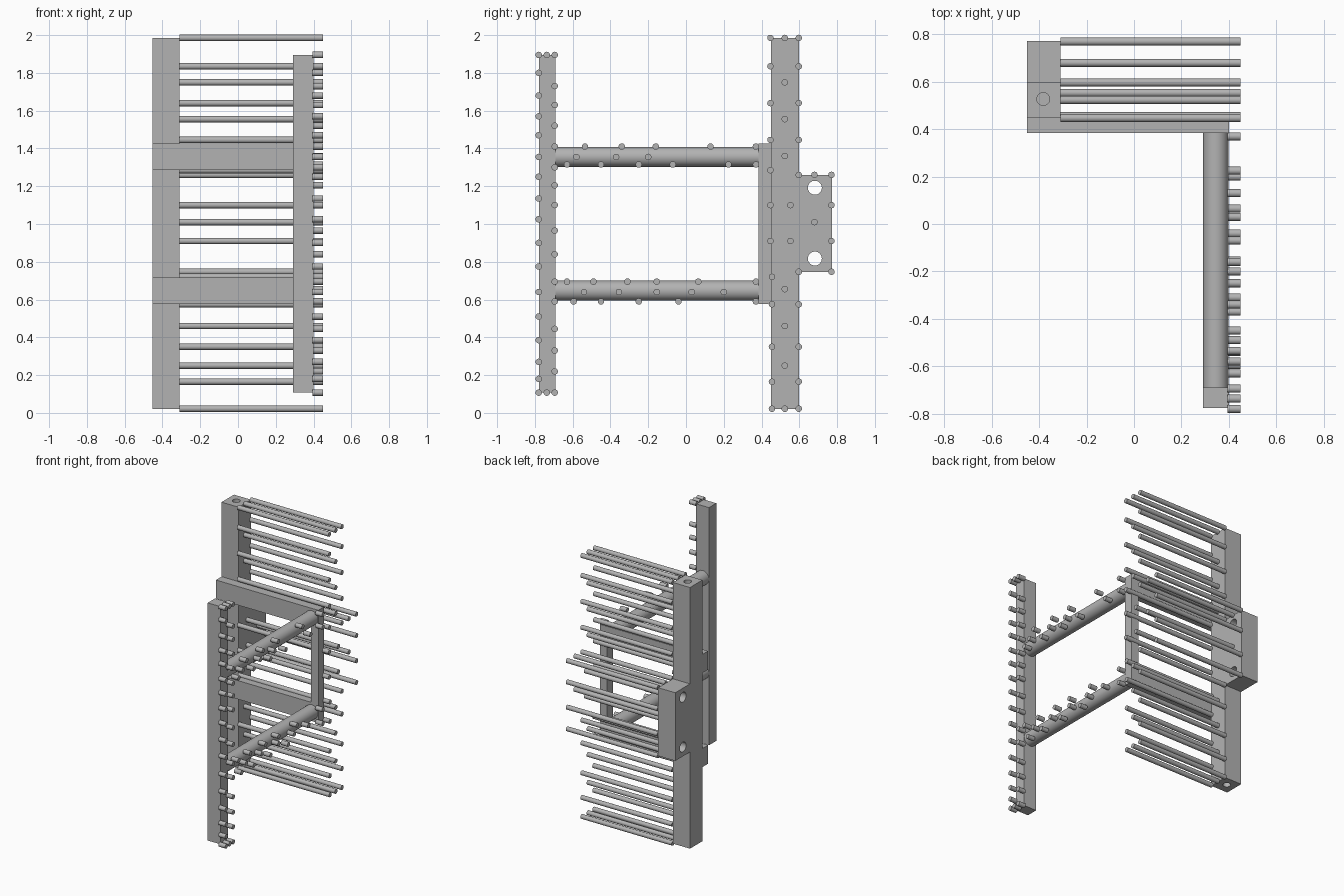
import bpy, bmesh
from mathutils import Matrix

default = bpy.data.objects.get("Cube")
if default:
    bpy.data.objects.remove(default, do_unlink=True)

# One plain grey for the whole frame
GREY = (0.45, 0.45, 0.45, 1)
grey = bpy.data.materials.new("plain grey")
grey.use_nodes = True
grey.diffuse_color = GREY
grey.node_tree.nodes["Principled BSDF"].inputs["Base Color"].default_value = GREY

PIN_RADIUS = 0.017
TIP = 0.45          # all pins end on this plane
POST_FACE = -0.31   # long pins start here
BAR_FACE = 0.395    # short pins start here
BAR_HEIGHTS = (0.647, 1.355)


def finish(name, bm, smooth=False):
    mesh = bpy.data.meshes.new(name)
    bm.to_mesh(mesh)
    bm.free()
    mesh.materials.append(grey)
    obj = bpy.data.objects.new(name, mesh)
    bpy.context.collection.objects.link(obj)
    if smooth:
        bpy.ops.object.select_all(action="DESELECT")
        obj.select_set(True)
        bpy.context.view_layer.objects.active = obj
        bpy.ops.object.shade_smooth_by_angle()
    return obj


def box(name, low, high):
    bm = bmesh.new()
    bmesh.ops.create_cube(bm, size=1)
    for v in bm.verts:
        v.co = [lo + (c + 0.5) * (hi - lo) for c, lo, hi in zip(v.co, low, high)]
    return finish(name, bm)


def add_cylinder(bm, centre, axis, radius, length, sides):
    turn = {"X": Matrix.Rotation(1.570796, 4, "Y"),
            "Y": Matrix.Rotation(1.570796, 4, "X"),
            "Z": Matrix.Identity(4)}[axis]
    bmesh.ops.create_cone(bm, cap_ends=True, segments=sides, radius1=radius,
                          radius2=radius, depth=length,
                          matrix=Matrix.Translation(centre) @ turn)


def cylinder(name, centre, axis, radius, length, sides=32):
    bm = bmesh.new()
    add_cylinder(bm, centre, axis, radius, length, sides)
    return finish(name, bm, smooth=True)


def drill(obj, centre, axis, radius, length):
    """Cut a round hole and bake the result."""
    cutter = cylinder("hole_cutter", centre, axis, radius, length)
    cutter.hide_render = True
    cut = obj.modifiers.new("hole", "BOOLEAN")
    cut.operation = "DIFFERENCE"
    cut.solver = "EXACT"
    cut.object = cutter
    bpy.context.view_layer.objects.active = obj
    bpy.ops.object.modifier_apply(modifier=cut.name)
    bpy.data.objects.remove(cutter, do_unlink=True)


def pins(name, start, spots):
    """A set of round pins along x at the given (y, z) spots."""
    bm = bmesh.new()
    for y, z in spots:
        add_cylinder(bm, ((start + TIP) / 2, y, z), "X", PIN_RADIUS, TIP - start, 20)
    return finish(name, bm, smooth=True)


def column(y, heights):
    return [(y, z) for z in heights]


def row(z, depths):
    return [(y, z) for y in depths]


# Tall rear post with a blind hole in each end
rear_post = box("rear_post", (-0.452, 0.45, 0.02), (POST_FACE, 0.598, 1.985))
for end in (0.02, 1.985):
    drill(rear_post, (-0.383, 0.527, end), "Z", 0.027, 0.4)

# Mounting block behind the post with two through holes
mount_block = box("mount_block", (-0.452, 0.598, 0.747), (POST_FACE, 0.773, 1.26))
for z in (0.817, 1.192):
    drill(mount_block, (-0.38, 0.682, z), "X", 0.037, 0.4)

# Cross bars, their joining upright, and the arms to the front post
for label, z in zip(("lower", "upper"), BAR_HEIGHTS):
    box(label + "_cross_bar", (-0.452, 0.383, z - 0.07), (0.4, 0.452, z + 0.07))
    cylinder(label + "_arm", (0.345, -0.153, z), "Y", 0.053, 1.076, 48)
box("joining_upright", (0.34, 0.383, BAR_HEIGHTS[0]), (0.4, 0.452, BAR_HEIGHTS[1]))
box("front_post", (0.292, -0.777, 0.107), (0.4, -0.69, 1.895))

# Long pins on the rear post
pins("rear_post_pins", POST_FACE,
     column(0.447, (1.985, 1.835, 1.64, 1.445, 1.285, 1.1, 0.91))
     + column(0.455, (0.72, 0.575, 0.35, 0.165, 0.022))
     + column(0.523, (1.985, 1.75, 1.555, 1.36, 0.655, 0.46, 0.25, 0.022))
     + column(0.553, (1.1, 0.91))
     + column(0.597, (1.985, 1.835, 1.64, 1.445, 1.26, 0.747,
                      0.575, 0.35, 0.165, 0.022)))

# Long pins on the mounting block
pins("mount_block_pins", POST_FACE,
     column(0.68, (1.26, 1.01)) + column(0.77, (1.26, 1.1, 0.91, 0.747)))

# Short pins on the front post
pins("front_post_pins", BAR_FACE,
     column(-0.78, (1.895, 1.8, 1.68, 1.57, 1.47, 1.355, 1.25, 1.135, 1.025,
                    0.9, 0.775, 0.64, 0.51, 0.385, 0.27, 0.18, 0.107))
     + column(-0.737, (1.895, 0.107))
     + column(-0.695, (1.895, 1.73, 1.63, 1.52, 1.41, 1.3, 1.205, 1.1, 0.965,
                       0.84, 0.695, 0.59, 0.445, 0.33, 0.22, 0.107)))

# Short pins beside the two arms
pins("upper_arm_pins", BAR_FACE,
     row(1.41, (-0.535, -0.34, -0.16, 0.13, 0.37))
     + row(1.355, (-0.58, -0.37, -0.2))
     + row(1.315, (-0.63, -0.45, -0.25, -0.07, 0.225, 0.37)))
pins("lower_arm_pins", BAR_FACE,
     row(0.695, (-0.63, -0.49, -0.31, -0.155, 0.065, 0.37))
     + row(0.64, (-0.54, -0.355, -0.155, 0.03, 0.2))
     + row(0.59, (-0.595, -0.45, -0.25, -0.04, 0.37)))
